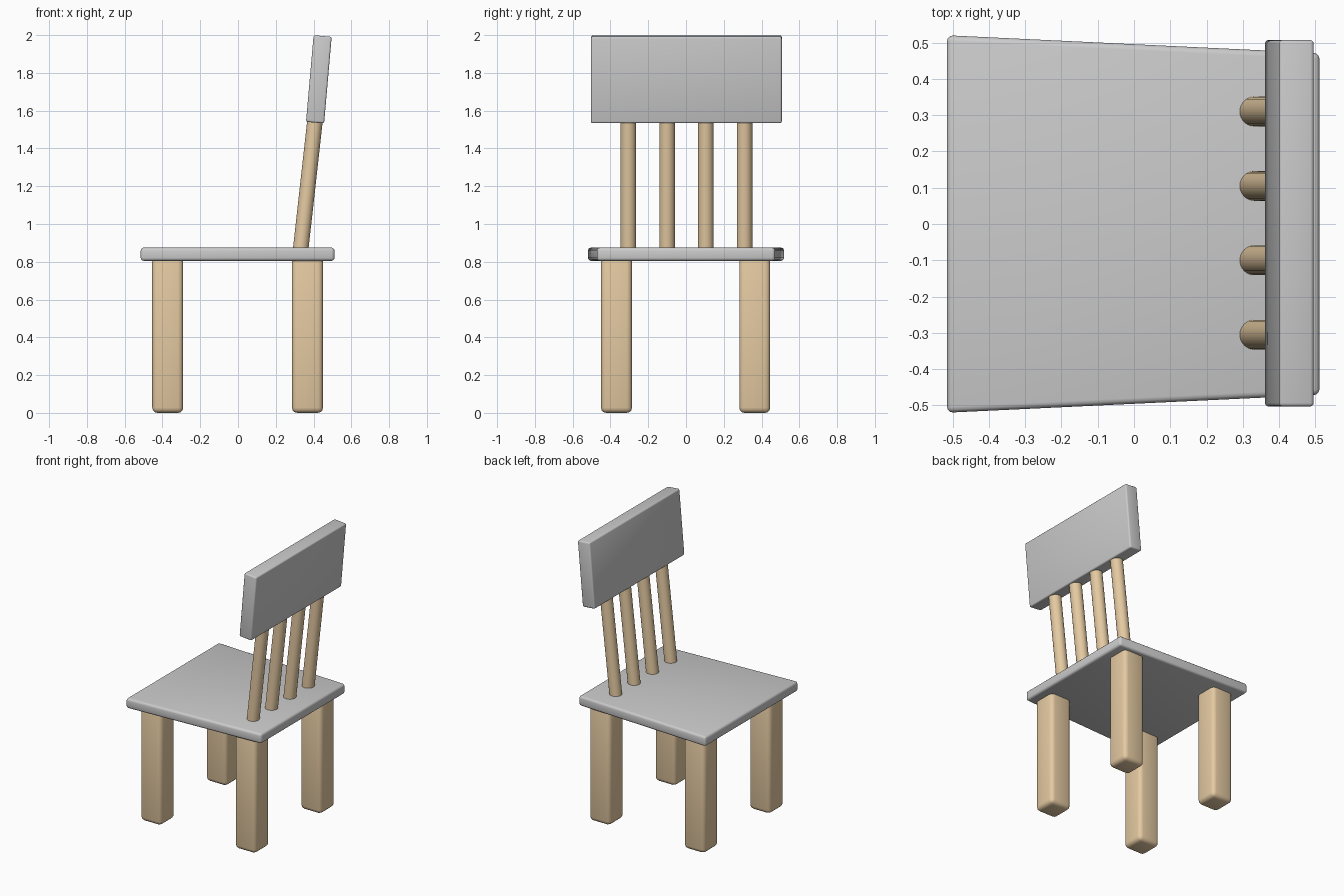
import bpy, bmesh, math
from mathutils import Matrix, Vector

if "Cube" in bpy.data.objects:
    bpy.data.objects.remove(bpy.data.objects["Cube"])

wood = bpy.data.materials.new("wood")
wood.diffuse_color = (0.78, 0.59, 0.36, 1)
wood.use_nodes = True
wood.node_tree.nodes["Principled BSDF"].inputs["Base Color"].default_value = wood.diffuse_color


def finish(name, bm, bevel=0.0, segments=3, mat=None):
    if bevel:
        bmesh.ops.bevel(bm, geom=bm.edges[:], offset=bevel, segments=segments,
                        profile=0.5, affect='EDGES', clamp_overlap=True)
    bmesh.ops.recalc_face_normals(bm, faces=bm.faces[:])
    me = bpy.data.meshes.new(name)
    bm.to_mesh(me)
    bm.free()
    ob = bpy.data.objects.new(name, me)
    bpy.context.collection.objects.link(ob)
    if mat:
        me.materials.append(mat)
    bpy.ops.object.select_all(action='DESELECT')
    ob.select_set(True)
    bpy.context.view_layer.objects.active = ob
    bpy.ops.object.shade_smooth_by_angle(angle=math.radians(40))
    return ob


def box(name, size, loc, bevel, tilt=0.0, mat=None):
    bm = bmesh.new()
    bmesh.ops.create_cube(bm, size=1, matrix=Matrix.Diagonal((*size, 1)))
    ob = finish(name, bm, bevel, mat=mat)
    ob.location = loc
    ob.rotation_euler.y = tilt
    return ob


# Seat: tapered board, wider at the side away from the backrest
bm = bmesh.new()
outline = [(-0.515, -0.52), (0.511, -0.471), (0.511, 0.471), (-0.515, 0.52)]
base = bm.faces.new([bm.verts.new((x, y, 0.805)) for x, y in outline])
top = bmesh.ops.extrude_face_region(bm, geom=[base])["geom"]
bmesh.ops.translate(bm, vec=(0, 0, 0.07),
                    verts=[v for v in top if isinstance(v, bmesh.types.BMVert)])
finish("seat", bm, 0.016)

# Legs: four rounded square posts
for x, end in ((-0.372, "front"), (0.368, "back")):
    for y, side in ((-0.368, "right"), (0.364, "left")):
        box(f"{end}_{side}_leg", (0.164, 0.164, 0.83), (x, y, 0.415), 0.028, mat=wood)

# Spindles: leaning rods between seat and backrest
a, b = Vector((0.33, 0, 0.85)), Vector((0.409, 0, 1.56))
for i in range(4):
    bm = bmesh.new()
    bmesh.ops.create_cone(bm, cap_ends=True, segments=32, radius1=0.041,
                          radius2=0.041, depth=(b - a).length)
    rod = finish(f"spindle_{i + 1}", bm, mat=wood)
    rod.location = (a + b) / 2 + Vector((0, -0.305 + 0.205 * i, 0))
    rod.rotation_euler.y = math.atan2(b.x - a.x, b.z - a.z)

# Backrest: leaning board
box("backrest", (0.096, 1.01, 0.46), (0.428, 0.002, 1.766), 0.01, tilt=math.radians(5))
